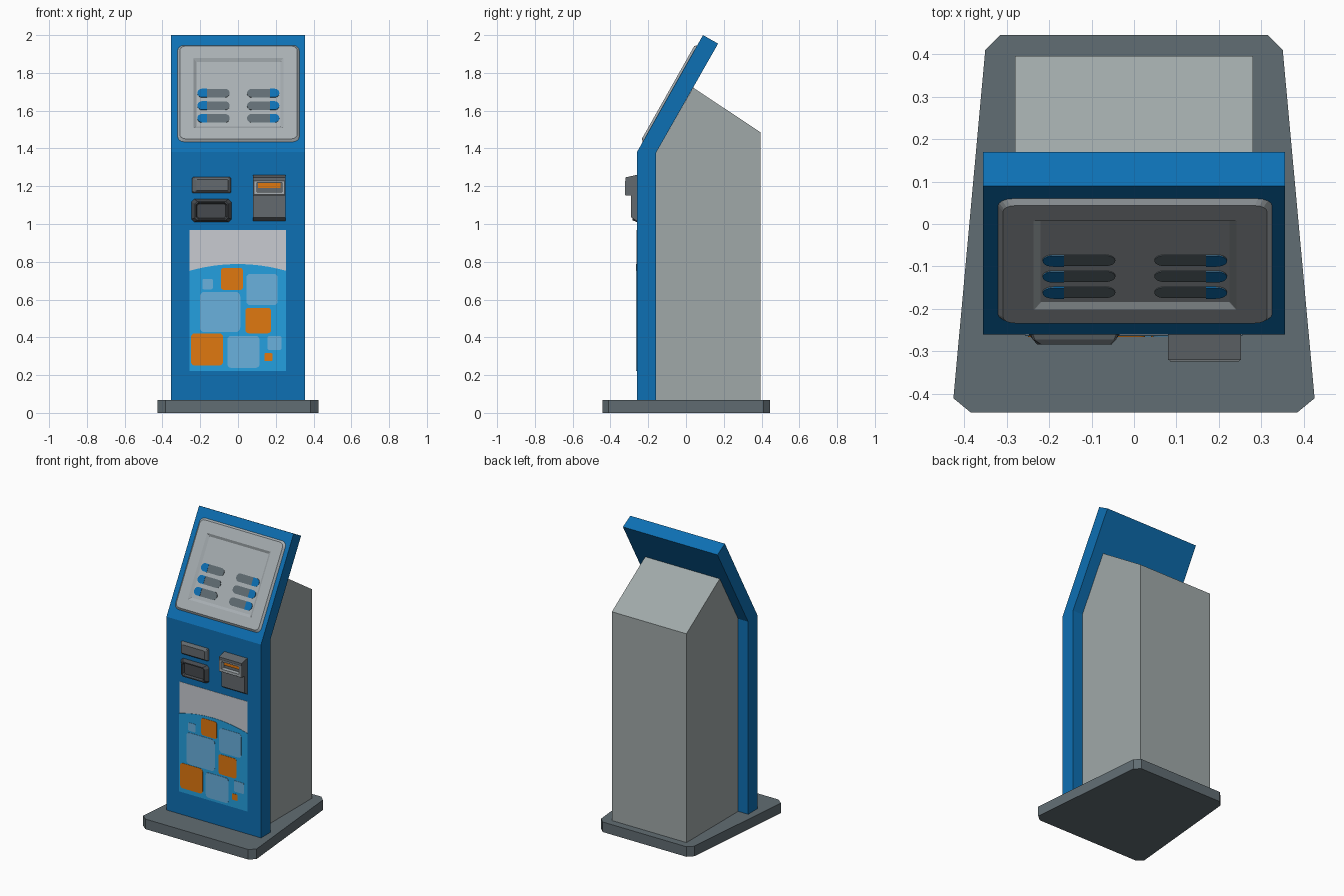
import bpy, bmesh, math

if "Cube" in bpy.data.objects:
    bpy.data.objects.remove(bpy.data.objects["Cube"])


def mat(name, r, g, b):
    """Material from 0-255 screen values, stored as linear colour."""
    lin = [((c / 255 + 0.055) / 1.055) ** 2.4 for c in (r, g, b)]
    m = bpy.data.materials.new(name)
    m.diffuse_color = (*lin, 1)
    m.use_nodes = True
    m.node_tree.nodes["Principled BSDF"].inputs["Base Color"].default_value = m.diffuse_color
    return m


BLUE = mat("panel blue", 13, 112, 180)
SLATE = mat("slate grey", 97, 109, 115)
CABINET = mat("cabinet grey", 160, 169, 169)
BEZEL = mat("bezel grey", 168, 175, 179)
DEVICE = mat("device grey", 100, 106, 110)
DARK = mat("dark grey", 70, 74, 78)
ORANGE = mat("orange", 224, 120, 16)
WHITE = mat("poster white", 200, 203, 209)
CYAN = mat("poster cyan", 36, 160, 224)
PALE = mat("poster pale blue", 106, 177, 222)


def loft(name, rings, mats):
    """Bridge rings of equal length, cap both ends; mats = one per band (last one caps)."""
    bm = bmesh.new()
    loops = [[bm.verts.new(p) for p in ring] for ring in rings]
    n = len(loops[0])
    bm.faces.new(loops[0])
    used = list(dict.fromkeys(mats))
    for k, (a, b) in enumerate(zip(loops, loops[1:])):
        for i in range(n):
            j = (i + 1) % n
            f = bm.faces.new((a[i], a[j], b[j], b[i]))
            f.material_index = used.index(mats[min(k, len(mats) - 1)])
    bm.faces.new(loops[-1]).material_index = used.index(mats[-1])
    bmesh.ops.recalc_face_normals(bm, faces=bm.faces)
    me = bpy.data.meshes.new(name)
    bm.to_mesh(me)
    bm.free()
    for m in used:
        me.materials.append(m)
    ob = bpy.data.objects.new(name, me)
    bpy.context.collection.objects.link(ob)
    return ob


# Working planes: the upright front and the sloped head (n = height off the surface)
FRONT_Y, BEND_Z = -0.26, 1.38
SY, SZ = 0.4916, 0.8708


def front(pts, n):
    return [(x, FRONT_Y - n, z) for x, z in pts]


def slope(pts, n):
    return [(x, FRONT_Y + SY * u - SZ * n, BEND_Z + SZ * u + SY * n) for x, u in pts]


def side_prism(name, profile, x0, x1, m):
    return loft(name, [[(x, y, z) for y, z in profile] for x in (x0, x1)], [m])


def plate(name, plane, pts, n0, n1, m):
    return loft(name, [plane(pts, n0), plane(pts, n1)], [m])


def rrect(x0, x1, z0, z1, r, seg=4):
    """Rounded rectangle; seg=1 gives chamfered corners."""
    pts = []
    for k, (cx, cz) in enumerate(((x1 - r, z1 - r), (x0 + r, z1 - r), (x0 + r, z0 + r), (x1 - r, z0 + r))):
        for i in range(seg + 1):
            a = math.pi / 2 * (k + i / seg)
            pts.append((cx + r * math.cos(a), cz + r * math.sin(a)))
    return pts


# Foot plate, tapering towards the back with cut corners
half = [(0.315, 0.445), (0.35, 0.41), (0.425, -0.41), (0.385, -0.443)]
outline = half + [(-x, y) for x, y in reversed(half)]
loft("base_plate", [[(x, y, z) for x, y in outline] for z in (0, 0.068)], [SLATE])

# Bent front panel and the cabinet behind it
side_prism("front_panel", [(-0.26, 0.068), (-0.16, 0.068), (-0.16, 1.375), (0.17, 1.955),
                           (0.09, 2.0), (-0.26, BEND_Z)], -0.355, 0.355, BLUE)
side_prism("cabinet", [(-0.16, 0.068), (0.395, 0.068), (0.395, 1.485), (0.038, 1.722),
                       (-0.16, 1.375)], -0.28, 0.28, CABINET)

# Screen surround with a recessed screen
loft("screen_bezel", [
    slope(rrect(-0.32, 0.325, 0.063, 0.65, 0.034), 0),
    slope(rrect(-0.308, 0.313, 0.075, 0.638, 0.028), 0.012),
    slope(rrect(-0.236, 0.241, 0.14, 0.565, 0.002), 0.012),
    slope(rrect(-0.22, 0.225, 0.157, 0.549, 0.002), 0.001)], [BEZEL])

# Screen buttons: grey pill with a blue outer end, mirrored left and right
def half_pill(s, cx, length, u, r):
    arc = [math.pi * (0.5 + i / 10) for i in range(11)]
    pts = [(cx + r + r * math.cos(a), u + r * math.sin(a)) for a in arc]
    pts += [(cx + length, u - r), (cx + length, u + r)]
    return [(0.002 + s * -x, u) for x, u in pts]


for s, side in ((1, "right"), (-1, "left")):
    for i, u in enumerate((0.358, 0.282, 0.205)):
        grey = rrect(-0.217, -0.046, u - 0.026, u + 0.026, 0.0255, 5)
        plate(f"screen_button_{side}_{i}", slope, [(0.002 - s * x, v) for x, v in grey], 0.0005, 0.003, SLATE)
        plate(f"screen_button_end_{side}_{i}", slope, half_pill(s, -0.217, 0.05, u, 0.026), 0.0005, 0.0045, BLUE)

# Card slot block
loft("card_slot", [
    front(rrect(-0.243, -0.037, 1.163, 1.248, 0.005, 1), 0),
    front(rrect(-0.238, -0.042, 1.167, 1.244, 0.005, 1), 0.012),
    front(rrect(-0.221, -0.053, 1.177, 1.235, 0.004, 1), 0.023)], [DEVICE])

# Coin tray with a recess
loft("coin_tray", [
    front(rrect(-0.247, -0.034, 1.01, 1.132, 0.016, 1), 0),
    front(rrect(-0.228, -0.053, 1.02, 1.12, 0.012, 1), 0.024),
    front(rrect(-0.222, -0.059, 1.027, 1.113, 0.01, 1), 0.024),
    front(rrect(-0.216, -0.065, 1.033, 1.107, 0.008, 1), 0.008)], [DARK])

# Note reader: lower body, and a head with a framed opening and lit slot
side_prism("reader_body", [(-0.26, 1.015), (-0.26, 1.16), (-0.29, 1.16), (-0.29, 1.035)],
           0.08, 0.252, DEVICE)


def rect(x0, x1, z0, z1):
    return [(x0, z0), (x1, z0), (x1, z1), (x0, z1)]


loft("reader_head", [
    front(rect(0.08, 0.252, 1.15, 1.26), 0),
    front(rect(0.08, 0.252, 1.15, 1.247), 0.06),
    front(rect(0.083, 0.249, 1.153, 1.23), 0.06),
    front(rect(0.085, 0.247, 1.155, 1.228), 0.063),
    front(rect(0.1, 0.232, 1.17, 1.22), 0.063),
    front(rect(0.1, 0.232, 1.17, 1.22), 0.035)],
    [DEVICE, DEVICE, BEZEL, BEZEL, BEZEL, DEVICE])
plate("reader_slot_light", front, rect(0.106, 0.226, 1.19, 1.217), 0.034, 0.042, ORANGE)

# Poster: white sheet, cyan field with an arched top, rounded squares
plate("poster_sheet", front, rect(-0.257, 0.255, 0.222, 0.967), 0, 0.002, WHITE)
arch = [(-0.257 + 0.512 * i / 16, 0.752 + 0.036 * (1 - (i / 8 - 1) ** 2)) for i in range(17)]
plate("poster_field", front, [(0.255, 0.222), (-0.257, 0.222)] + arch, 0, 0.004, CYAN)
squares = {
    ORANGE: [(-0.032, 0.709, 0.116), (0.107, 0.489, 0.135), (-0.164, 0.336, 0.17), (0.161, 0.295, 0.042)],
    PALE: [(-0.161, 0.682, 0.055), (-0.095, 0.534, 0.214), (0.127, 0.653, 0.165),
           (0.029, 0.323, 0.17), (0.193, 0.37, 0.074)],
}
for m, items in squares.items():
    for i, (x, z, w) in enumerate(items):
        h = w / 2
        plate(f"poster_{m.name.split()[-1]}_square_{i}", front,
              rrect(x - h, x + h, z - h, z + h, w * 0.12), 0, 0.006, m)
